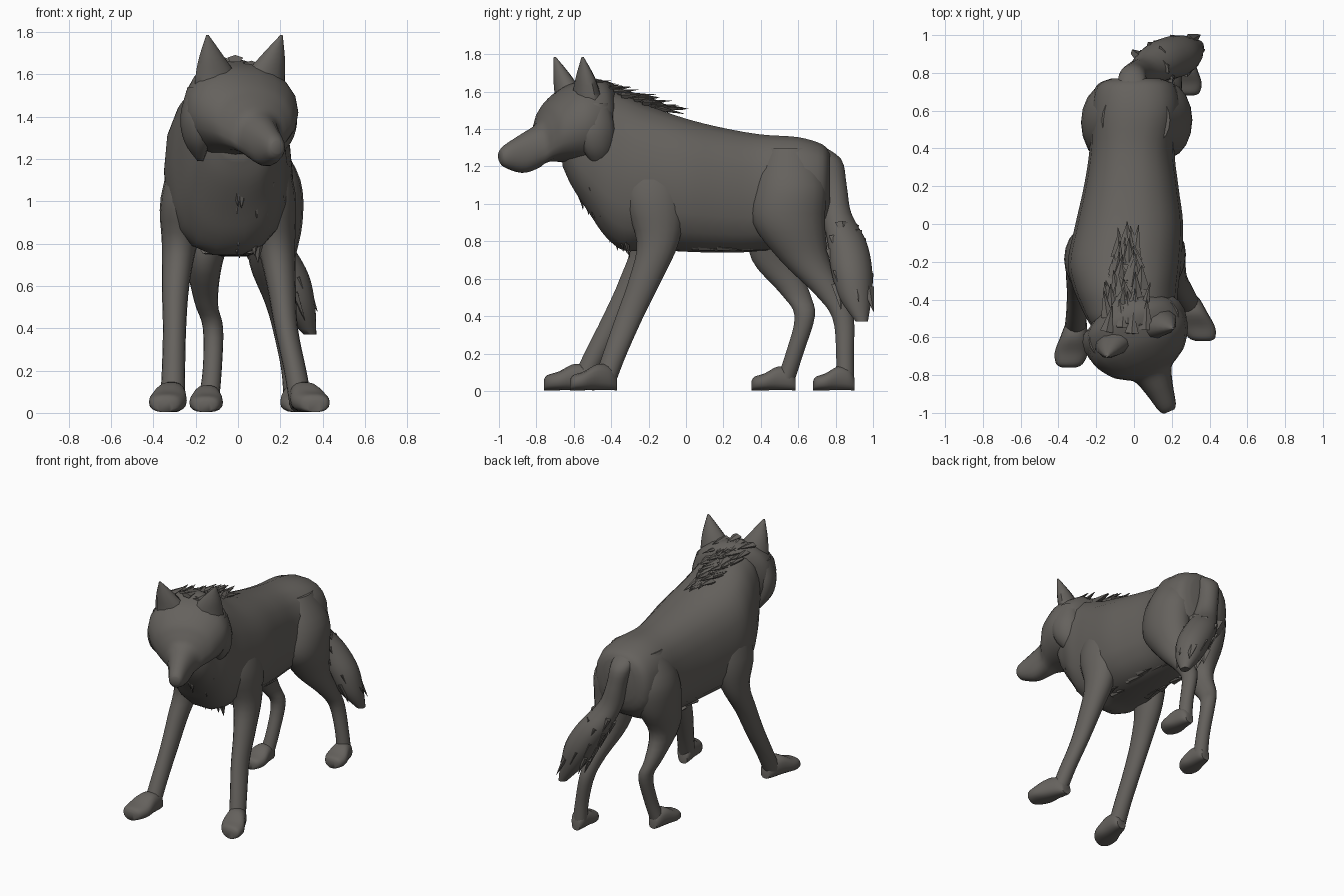
import bpy, bmesh, math, random
from mathutils import Vector, Matrix

random.seed(4)
cube = bpy.data.objects.get("Cube")
if cube:
    bpy.data.objects.remove(cube)

fur = bpy.data.materials.new("dark grey fur")
fur.use_nodes = True
fur.diffuse_color = (0.13, 0.121, 0.11, 1)
fur.node_tree.nodes["Principled BSDF"].inputs["Base Color"].default_value = fur.diffuse_color


def finish(name, bm, angle=50):
    bmesh.ops.recalc_face_normals(bm, faces=bm.faces)
    mesh = bpy.data.meshes.new(name)
    bm.to_mesh(mesh)
    bm.free()
    mesh.materials.append(fur)
    ob = bpy.data.objects.new(name, mesh)
    bpy.context.collection.objects.link(ob)
    bpy.ops.object.select_all(action='DESELECT')
    ob.select_set(True)
    bpy.context.view_layer.objects.active = ob
    bpy.ops.object.shade_smooth_by_angle(angle=math.radians(angle))
    return ob


def smooth_path(rows, steps=4):
    """Catmull-Rom through the station rows."""
    rows = [Vector(r) for r in rows]
    out = []
    for i in range(len(rows) - 1):
        p, q = rows[i], rows[i + 1]
        o, r = rows[max(i - 1, 0)], rows[min(i + 2, len(rows) - 1)]
        for k in range(steps):
            t = k / steps
            out.append(p + (q - o) * (t / 2) + (2 * o - 5 * p + 4 * q - r) * (t * t / 2)
                       + (3 * p - o - 3 * q + r) * (t ** 3 / 2))
    return out + [rows[-1]]


def loft(name, rows, upright, power=1.0, sides=18):
    """Rows are x, y, z, half width, half depth; upright rings lie in the xz plane."""
    bm = bmesh.new()
    rings = []
    for x, y, z, a, b in smooth_path(rows):
        ring = []
        for i in range(sides):
            t = math.tau * i / sides
            c, s = math.cos(t), math.sin(t)
            u = max(a, .004) * math.copysign(abs(c) ** power, c)
            v = max(b, .004) * math.copysign(abs(s) ** power, s)
            ring.append(bm.verts.new((x + u, y, z + v) if upright else (x + u, y + v, z)))
        rings.append(ring)
    for r, s in zip(rings, rings[1:]):
        for i in range(sides):
            j = (i + 1) % sides
            bm.faces.new((r[i], r[j], s[j], s[i]))
    bm.faces.new(rings[0])
    bm.faces.new(rings[-1])
    return finish(name, bm)


def profile(name, rows, power=1.0):
    """Rows are x, y, half width, bottom, top."""
    return loft(name, [(x, y, (lo + hi) / 2, w, (hi - lo) / 2) for x, y, w, lo, hi in rows],
                True, power)


def tufts(name, items):
    """Flat pointed locks of fur; each item is base, direction, length, width."""
    bm = bmesh.new()
    for base, way, length, width in items:
        rot = Vector(way).to_track_quat('Z', 'Y').to_matrix().to_4x4()
        mat = (Matrix.Translation(base) @ rot @ Matrix.Diagonal((1, .45, 1, 1))
               @ Matrix.Translation((0, 0, length / 2)))
        bmesh.ops.create_cone(bm, cap_ends=True, segments=5, radius1=width,
                              radius2=.002, depth=length, matrix=mat)
    return finish(name, bm, 35)


# Torso, from rump to throat
profile("torso", [
    (.01, .77, .13, .98, 1.27), (.01, .73, .21, .88, 1.32), (.01, .6, .24, .79, 1.36),
    (-.01, .4, .225, .745, 1.375), (-.015, .2, .25, .735, 1.41), (-.025, 0, .285, .74, 1.46),
    (-.05, -.2, .3, .75, 1.53), (-.045, -.33, .28, .745, 1.59), (-.03, -.43, .255, .82, 1.62),
    (-.02, -.52, .22, .95, 1.63), (0, -.61, .17, 1.09, 1.58), (0, -.66, .1, 1.2, 1.5)], .82)

# Head, turned a little to its left
PIVOT, TURN = Vector((.015, -.59, 0)), math.radians(23)
head_parts = [profile("head", [
    (0, -.438, .03, 1.225, 1.285), (0, -.41, .05, 1.195, 1.315), (0, -.31, .075, 1.165, 1.375),
    (0, -.225, .105, 1.19, 1.425), (0, -.19, .155, 1.215, 1.48), (0, -.15, .21, 1.225, 1.545),
    (0, -.06, .268, 1.22, 1.62), (0, .03, .275, 1.2, 1.655), (0, .11, .245, 1.2, 1.67),
    (0, .18, .15, 1.25, 1.65)], .92)]
for side, word in ((1, "left"), (-1, "right")):
    # Ears
    head_parts.append(loft(word + "_ear", [
        (side * .12, .02, 1.5, .11, .085), (side * .125, .01, 1.59, .105, .07),
        (side * .155, -.01, 1.68, .065, .048), (side * .19, -.04, 1.785, .006, .006)],
        False, 1, 10))
    # Cheek ruff
    head_parts.append(loft(word + "_cheek", [
        (side * .2, .04, 1.54, .05, .07), (side * .225, .03, 1.4, .062, .1),
        (side * .21, .04, 1.28, .055, .08), (side * .18, .07, 1.19, .012, .02)], False, 1, 12))
for part in head_parts:
    part.location, part.rotation_euler.z = PIVOT, TURN

# Front legs
loft("left_front_leg", [
    (.12, -.17, 1.3, .08, .13), (.155, -.17, 1.05, .115, .17), (.18, -.15, .8, .09, .115),
    (.205, -.215, .6, .068, .09), (.228, -.3, .4, .055, .075), (.27, -.38, .2, .053, .065),
    (.295, -.43, .06, .055, .06)], False)
loft("right_front_leg", [
    (-.18, -.18, 1.32, .1, .14), (-.24, -.19, 1.02, .125, .18), (-.275, -.18, .8, .085, .115),
    (-.295, -.27, .6, .065, .085), (-.3, -.37, .4, .055, .075), (-.305, -.48, .2, .055, .065),
    (-.31, -.55, .06, .058, .06)], False)

# Hind legs
loft("left_hind_leg", [
    (.11, .55, 1.3, .08, .12), (.16, .56, 1.1, .135, .19), (.17, .55, .9, .135, .195),
    (.16, .635, .7, .105, .135), (.19, .77, .52, .063, .085), (.215, .84, .39, .05, .058),
    (.25, .85, .2, .045, .048), (.265, .85, .05, .05, .05)], False)
loft("right_hind_leg", [
    (-.09, .55, 1.3, .08, .12), (-.135, .55, 1.1, .135, .19), (-.145, .52, .9, .13, .19),
    (-.16, .48, .7, .085, .13), (-.15, .585, .52, .055, .08), (-.118, .635, .4, .048, .055),
    (-.122, .58, .2, .045, .048), (-.14, .53, .05, .05, .05)], False)

# Paws: heel and toe positions
for name, hx, hy, tx, ty, size in (
        ("left_front_paw", .285, -.37, .365, -.62, 1), ("right_front_paw", -.30, -.49, -.345, -.76, 1),
        ("left_hind_paw", .265, .9, .285, .68, .9), ("right_hind_paw", -.14, .585, -.155, .35, .9)):
    profile(name, [(hx + (tx - hx) * t, hy + (ty - hy) * t, w * size, .003, h * size)
                   for t, w, h in ((0, .035, .08), (.12, .055, .13), (.4, .072, .145),
                                   (.7, .088, .105), (.93, .07, .085), (1, .035, .06))], .8)

# Tail
loft("tail", [
    (0, .66, 1.32, .07, .05), (-.01, .76, 1.24, .075, .07), (.01, .79, 1.1, .07, .07),
    (.05, .805, .95, .085, .08), (.135, .86, .8, .115, .105), (.215, .885, .65, .12, .112),
    (.28, .905, .5, .085, .088), (.34, .94, .37, .03, .033)], False)
rnd = random.uniform
items = []
for k in range(26):
    t = k / 25
    a = k * 2.4
    items.append(((.07 + .19 * t + .095 * math.cos(a), .83 + .07 * t + .085 * math.sin(a), .9 - .36 * t),
                  (.3 + .05 * math.cos(a), .15 + .05 * math.sin(a), -.8), rnd(.1, .15), .04))
tufts("tail_fur", items)

# Mane from the crown to the withers
items = []
for k in range(44):
    t = k / 43
    y = -.58 + .46 * t
    x = -.04 + rnd(-.13, .13) * (1 - .6 * t)
    items.append(((x, y, 1.68 - .17 * t - abs(x + .04) * .25),
                  (rnd(-.25, .25), 1, rnd(-.25, .12)), rnd(.1, .17), rnd(.03, .05)))
tufts("mane", items)

# Chest fur
items = []
for k in range(36):
    t = k / 35
    x = rnd(-.17, .14) * (1 - .2 * t)
    items.append(((x, -.6 + .24 * t + abs(x) * .35, 1.15 - .28 * t),
                  (rnd(-.2, .2), rnd(.1, .35), -1), rnd(.12, .17), rnd(.04, .06)))
tufts("chest_fur", items)

# Belly fur
tufts("belly_fur", [((rnd(-.15, .12), -.2 + .5 * k / 15, .765), (rnd(-.2, .2), 1, -.12),
                     rnd(.1, .16), .035) for k in range(16)])
